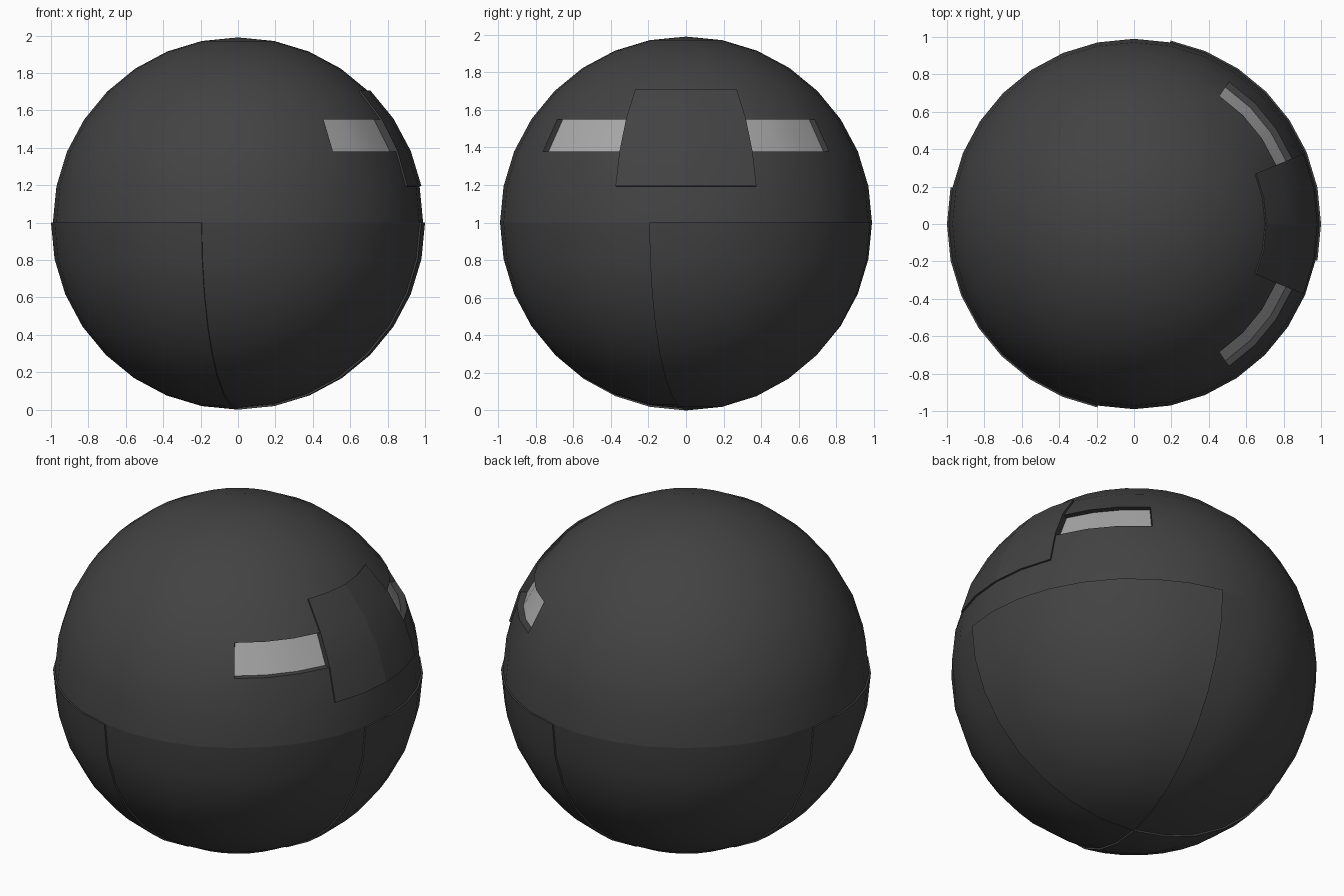
import bpy, bmesh
from math import sin, cos, radians
from mathutils import Vector

if "Cube" in bpy.data.objects:
    bpy.data.objects.remove(bpy.data.objects["Cube"])

STEP = radians(11.25)      # 32 segments x 16 rings
CENTRE = Vector((0, 0, 1))
INSET = 0.035


def material(name, g):
    m = bpy.data.materials.new(name)
    m.diffuse_color = (g, g, g, 1)
    m.use_nodes = True
    m.node_tree.nodes["Principled BSDF"].inputs["Base Color"].default_value = m.diffuse_color
    return m


dark = material("dark_shell", 0.055)
light = material("light_pane", 0.4)


def move_in(v):
    """Push a vertex horizontally toward the vertical axis."""
    d = Vector((v.co.x, v.co.y, 0)).normalized()
    v.co -= d * INSET


def patch(name, r, i0, i1, j0, j1, mat=dark, skirt=0.0, skip=None, recess=False, pane=False):
    """Piece of a sphere between grid azimuths i0..i1 and elevations j0..j1."""
    bm = bmesh.new()

    def p(i, j):
        a, e = i * STEP, j * STEP
        return bm.verts.new((r * cos(e) * cos(a), r * cos(e) * sin(a), r * sin(e)))

    grid = {(i, j): p(i, j) for i in range(i0, i1 + 1) for j in range(j0, j1 + 1)}
    for i in range(i0, i1):
        for j in range(j0, j1):
            if skip and skip(i, j):
                continue
            bm.faces.new([grid[i, j], grid[i + 1, j], grid[i + 1, j + 1], grid[i, j + 1]])
    bmesh.ops.remove_doubles(bm, verts=bm.verts[:], dist=1e-4)
    loose = [v for v in bm.verts if not v.link_faces]
    bmesh.ops.delete(bm, geom=loose, context='VERTS')
    if pane:
        for v in bm.verts:
            move_in(v)
    if skirt or recess:
        rim = [e for e in bm.edges if e.is_boundary
               and (not recess or min(v.co.z for v in e.verts) > 0.1)]
        out = bmesh.ops.extrude_edge_only(bm, edges=rim)["geom"]
        for v in [g for g in out if isinstance(g, bmesh.types.BMVert)]:
            if recess:
                move_in(v)
            else:
                v.co *= (r - skirt) / r
    bmesh.ops.recalc_face_normals(bm, faces=bm.faces[:])
    bm.faces.ensure_lookup_table()
    # keep the outer surface facing outward
    f = max(bm.faces, key=lambda q: q.calc_center_median().length)
    if f.normal.dot(f.calc_center_median()) < 0:
        bmesh.ops.reverse_faces(bm, faces=bm.faces[:])
    me = bpy.data.meshes.new(name)
    bm.to_mesh(me)
    bm.free()
    ob = bpy.data.objects.new(name, me)
    ob.location = CENTRE
    me.materials.append(mat)
    bpy.context.collection.objects.link(ob)
    bpy.ops.object.select_all(action='DESELECT')
    ob.select_set(True)
    bpy.context.view_layer.objects.active = ob
    bpy.ops.object.shade_smooth_by_angle(angle=radians(30))
    return ob


# upper dome with two recessed window openings
patch("upper_dome", 0.99, -16, 16, 0, 8, recess=True,
      skip=lambda i, j: j == 2 and (2 <= i <= 4 or -5 <= i <= -3))

# window panes set back in the openings
for side, i0 in (("left", 2), ("right", -5)):
    patch("window_pane_" + side, 0.99, i0, i0 + 3, 2, 3, mat=light, pane=True)

# raised plate between the windows, in two mirrored halves
for side, i0 in (("left", 0), ("right", -2)):
    patch("brow_plate_" + side, 1.0, i0, i0 + 2, 1, 4, skirt=0.02)

# four lower quarter shells, alternately raised and flush
for k in range(4):
    i0 = -1 + 8 * k
    patch("lower_panel_%d" % (k + 1), 1.0 if k % 2 == 0 else 0.99,
          i0, i0 + 8, -8, 0, skirt=0.02)
